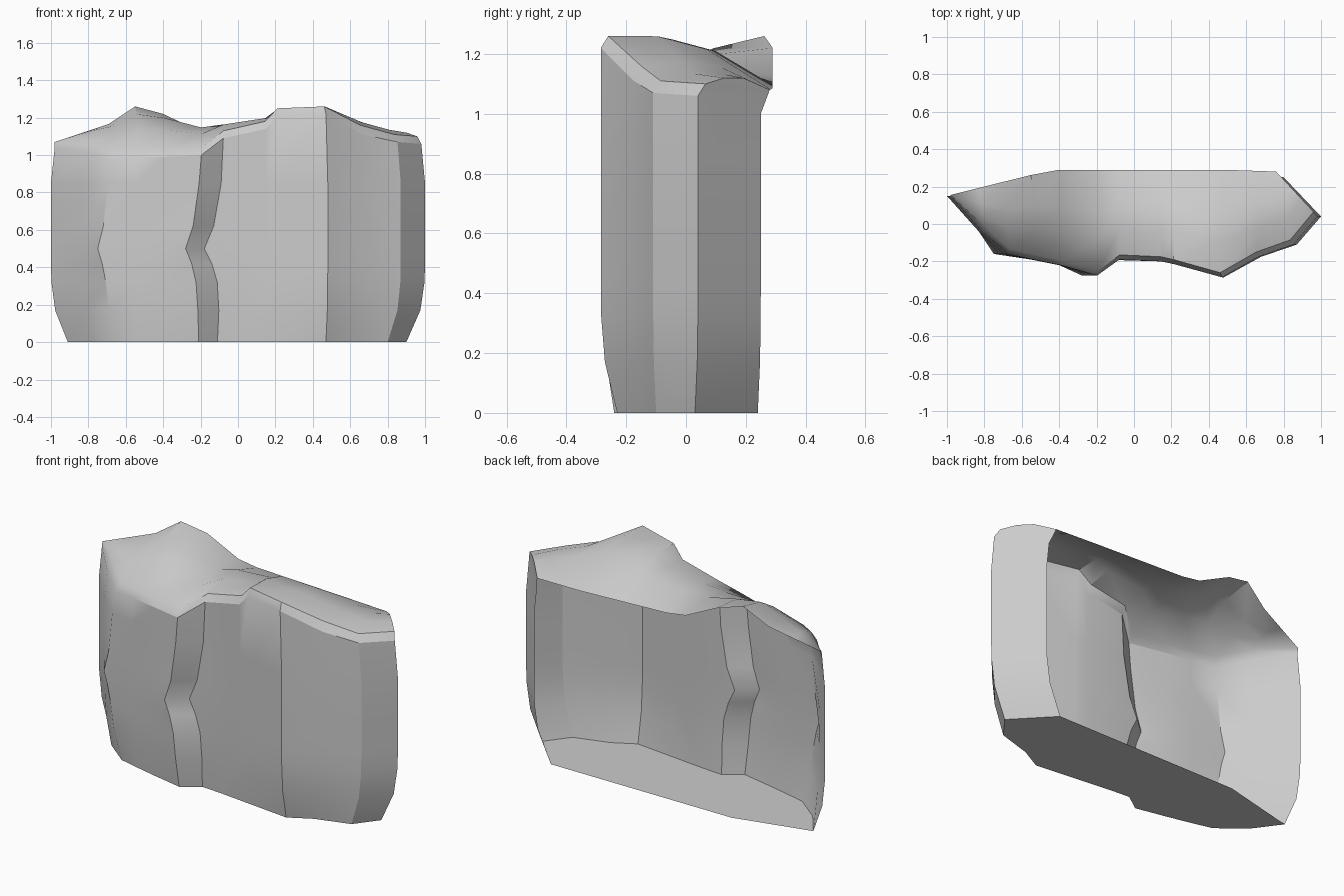
import bpy, bmesh, math
from mathutils import Vector

cube = bpy.data.objects.get("Cube")
if cube:
    bpy.data.objects.remove(cube)

# Stone colour
stone = bpy.data.materials.new("pale_grey_stone")
stone.use_nodes = True
colour = (0.6, 0.6, 0.6, 1)
stone.diffuse_color = colour
stone.node_tree.nodes["Principled BSDF"].inputs["Base Color"].default_value = colour

# Wall columns: foot x, y, body x, y, rim height, top height, sideways kink
columns = [
    (-.91, .13, -1, .15, 1.04, 1.08, 0),
    (-.8, -.02, -.83, -.04, 1.02, 1.07, 0),
    (-.65, -.14, -.69, -.16, .98, 1.03, -.06),
    (-.53, -.17, -.55, -.19, .99, 1.03, 0),
    (-.4, -.2, -.4, -.22, .99, 1.03, 0),
    (-.21, -.24, -.2, -.275, 1.0, 1.04, -.08),
    (-.11, -.17, -.08, -.19, 1.09, 1.13, -.1),
    (.02, -.18, .15, -.2, 1.14, 1.18, 0),
    (.2, -.2, .22, -.215, 1.21, 1.25, 0),
    (.47, -.23, .48, -.285, 1.22, 1.26, 0),
    (.6, -.16, .68, -.175, 1.11, 1.16, 0),
    (.8, -.1, .87, -.11, 1.07, 1.11, 0),
    (.9, .03, 1, .04, 1.06, 1.1, 0),
    (.7, .24, .8, .25, 1.0, 1.08, 0),
]
# Wall levels: height, spread from foot to body, share of the kink
levels = [(0, 0, 0), (.17, .75, .15), (.32, .97, .3), (.42, 1, .6),
          (.5, 1, 1), (.62, 1, .5), (.85, 1, .1)]
# Rear lip of the top
lip = [Vector(p) for p in ((-.98, .155, 1.07), (-.68, .23, 1.17), (-.55, .262, 1.26),
                           (-.4, .29, 1.22), (-.17, .29, 1.11), (.5, .29, 1.085),
                           (.76, .28, 1.08))]


def lip_point(x):
    x = min(max(x, lip[0].x), lip[-1].x)
    for a, b in zip(lip, lip[1:]):
        if x <= b.x:
            return a.lerp(b, (x - a.x) / (b.x - a.x))
    return lip[-1]


def strip(index, column):
    fx, fy, bx, by, rim, top, kink = column
    foot, body = Vector((fx, fy, 0)), Vector((bx, by, 0))
    points = []
    for z, spread, share in levels:
        p = foot.lerp(body, spread)
        points.append(Vector((p.x + kink * share, p.y, z)))
    points.append(Vector((bx * .98, by, rim)))
    # Chamfer, then the top running back to the lip
    back = lip_point(bx)
    front = Vector((bx * .96, by + .025, top))
    if index in (0, len(columns) - 1):
        front = back
    for t in (0, .3, .6, 1):
        p = front.lerp(back, t)
        p.z += .11 * (back - front).length * math.sin(math.pi * t)
        points.append(p)
    return points


# Hollow rock face, open at the back
bm = bmesh.new()
grid = [[bm.verts.new(p) for p in strip(i, c)] for i, c in enumerate(columns)]
for left, right in zip(grid, grid[1:]):
    for k in range(len(left) - 1):
        bm.faces.new((left[k], right[k], right[k + 1], left[k + 1]))

# Flat underside
heel = bm.verts.new((-.46, .24, 0))
bm.faces.new([heel] + [s[0] for s in reversed(grid)])
bmesh.ops.remove_doubles(bm, verts=bm.verts, dist=.0005)
bmesh.ops.dissolve_degenerate(bm, edges=bm.edges, dist=.0005)

mesh = bpy.data.meshes.new("rock_face")
bm.to_mesh(mesh)
bm.free()
mesh.materials.append(stone)
rock = bpy.data.objects.new("rock_face", mesh)
bpy.context.collection.objects.link(rock)
bpy.context.view_layer.objects.active = rock
rock.select_set(True)
bpy.ops.object.shade_smooth_by_angle(angle=math.radians(30))
